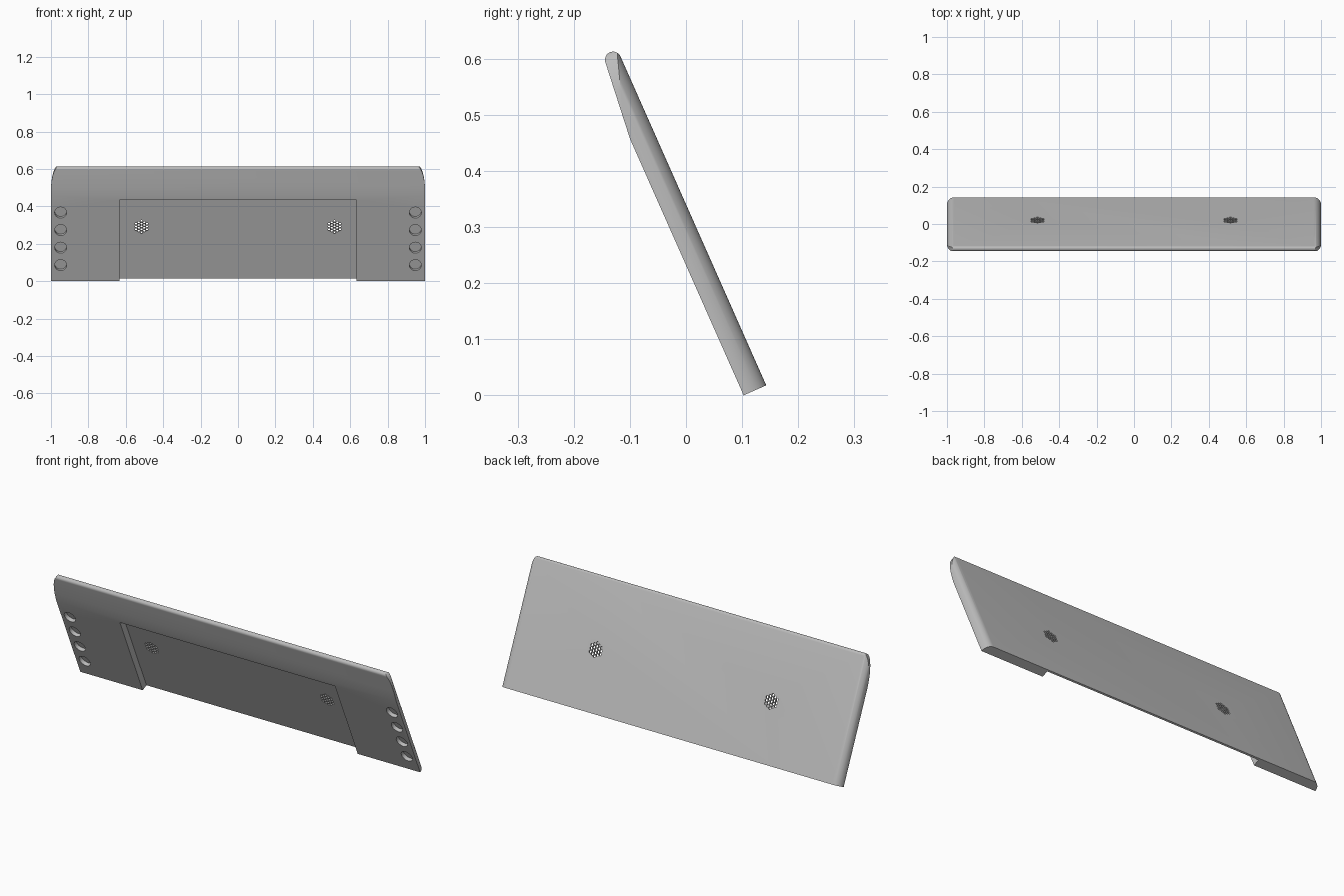
import bpy, bmesh
from math import sin, cos, pi, radians
from mathutils import Matrix

cube = bpy.data.objects.get("Cube")
if cube:
    bpy.data.objects.remove(cube, do_unlink=True)

LEAN = radians(23.9)
THICK = 0.044     # full panel thickness
FLOOR = 0.009     # thickness left behind the recess

grey = bpy.data.materials.new("panel_grey")
grey.use_nodes = True
grey.diffuse_color = (0.5, 0.5, 0.5, 1)
grey.node_tree.nodes["Principled BSDF"].inputs["Base Color"].default_value = (0.5, 0.5, 0.5, 1)


# Panel space: x = width, y = thickness towards the front, z = up the panel
def prism(bm, pts, axis, lo, hi):
    """Extrude a 2D outline along one axis of panel space."""
    def place(p, d):
        q = list(p)
        q.insert(axis, d)
        return q
    face = bm.faces.new([bm.verts.new(place(p, lo)) for p in pts])
    out = bmesh.ops.extrude_face_region(bm, geom=[face])
    for v in out["geom"]:
        if isinstance(v, bmesh.types.BMVert):
            v.co[axis] = hi


def make(name, bm):
    bmesh.ops.recalc_face_normals(bm, faces=bm.faces)
    me = bpy.data.meshes.new(name)
    bm.to_mesh(me)
    bm.free()
    ob = bpy.data.objects.new(name, me)
    bpy.context.collection.objects.link(ob)
    me.materials.append(grey)
    return ob


def boolean(target, cutter, operation):
    mod = target.modifiers.new("cut", "BOOLEAN")
    mod.object, mod.operation, mod.solver = cutter, operation, "EXACT"
    cutter.hide_render = True
    bpy.context.view_layer.objects.active = target
    bpy.ops.object.modifier_apply(modifier=mod.name)
    bpy.data.objects.remove(cutter, do_unlink=True)


def arc(cx, cy, rx, ry, a0, a1, n):
    return [(cx + rx * cos(a0 + (a1 - a0) * i / n),
             cy + ry * sin(a0 + (a1 - a0) * i / n)) for i in range(n + 1)]


# Side profile: flat back, tapered front, rounded top edge
bm = bmesh.new()
profile = [(0, 0)] + arc(0.0145, 0.641, 0.0145, 0.0145, pi, 0.1, 12)
profile += [(THICK, 0.5), (THICK, 0)]
prism(bm, profile, 0, -1.1, 1.1)
panel = make("backrest_panel", bm)

# Rounded long edges at both ends, curving towards the back
bm = bmesh.new()
right = arc(0.96, THICK, 0.04, THICK, -pi / 2, 0, 12) + [(1, 0.1)]
prism(bm, right + [(-x, y) for x, y in reversed(right)], 2, -0.2, 0.9)
boolean(panel, make("end_rounding", bm), "INTERSECT")

# Softened top corners
bm = bmesh.new()
corner = [(1.01, -0.1), (1.01, 0.5)] + arc(0.962, 0.52, 0.0385, 0.136, 0, pi / 2, 12)
prism(bm, corner + [(-x, z) for x, z in reversed(corner)], 1, -0.1, 0.2)
boolean(panel, make("corner_rounding", bm), "INTERSECT")

# Large front recess, open at the bottom
bm = bmesh.new()
prism(bm, [(-0.633, -0.1), (0.633, -0.1), (0.633, 0.474), (-0.633, 0.474)], 1, FLOOR, 0.1)
boolean(panel, make("recess_cutter", bm), "DIFFERENCE")

# Round blind sockets and perforated grilles
bm = bmesh.new()
for side in (-1, 1):
    for i in range(4):
        hole = arc(side * 0.948, 0.093 + 0.1025 * i, 0.032, 0.032, 0, 2 * pi, 28)[:-1]
        prism(bm, hole, 1, THICK - 0.02, 0.1)
    for col in range(-2, 3):
        count = 5 - abs(col)
        for row in range(count):
            x = side * 0.516 + col * 0.0145
            z = 0.302 + (row - (count - 1) / 2) * 0.0165
            prism(bm, arc(x, z, 0.007, 0.007, 0, 2 * pi, 8)[:-1], 1, -0.05, 0.03)
boolean(panel, make("hole_cutter", bm), "DIFFERENCE")

# Lean the panel: thickness points to the front, height tilts forward
s, c = sin(LEAN), cos(LEAN)
panel.data.transform(Matrix(((1, 0, 0, 0),
                             (0, -c, -s, 0.143),
                             (0, -s, c, 0.018),
                             (0, 0, 0, 1))))
bm = bmesh.new()
bm.from_mesh(panel.data)
bmesh.ops.recalc_face_normals(bm, faces=bm.faces)
bm.to_mesh(panel.data)
bm.free()

bpy.ops.object.select_all(action="DESELECT")
panel.select_set(True)
bpy.context.view_layer.objects.active = panel
bpy.ops.object.shade_smooth_by_angle(angle=radians(30))
